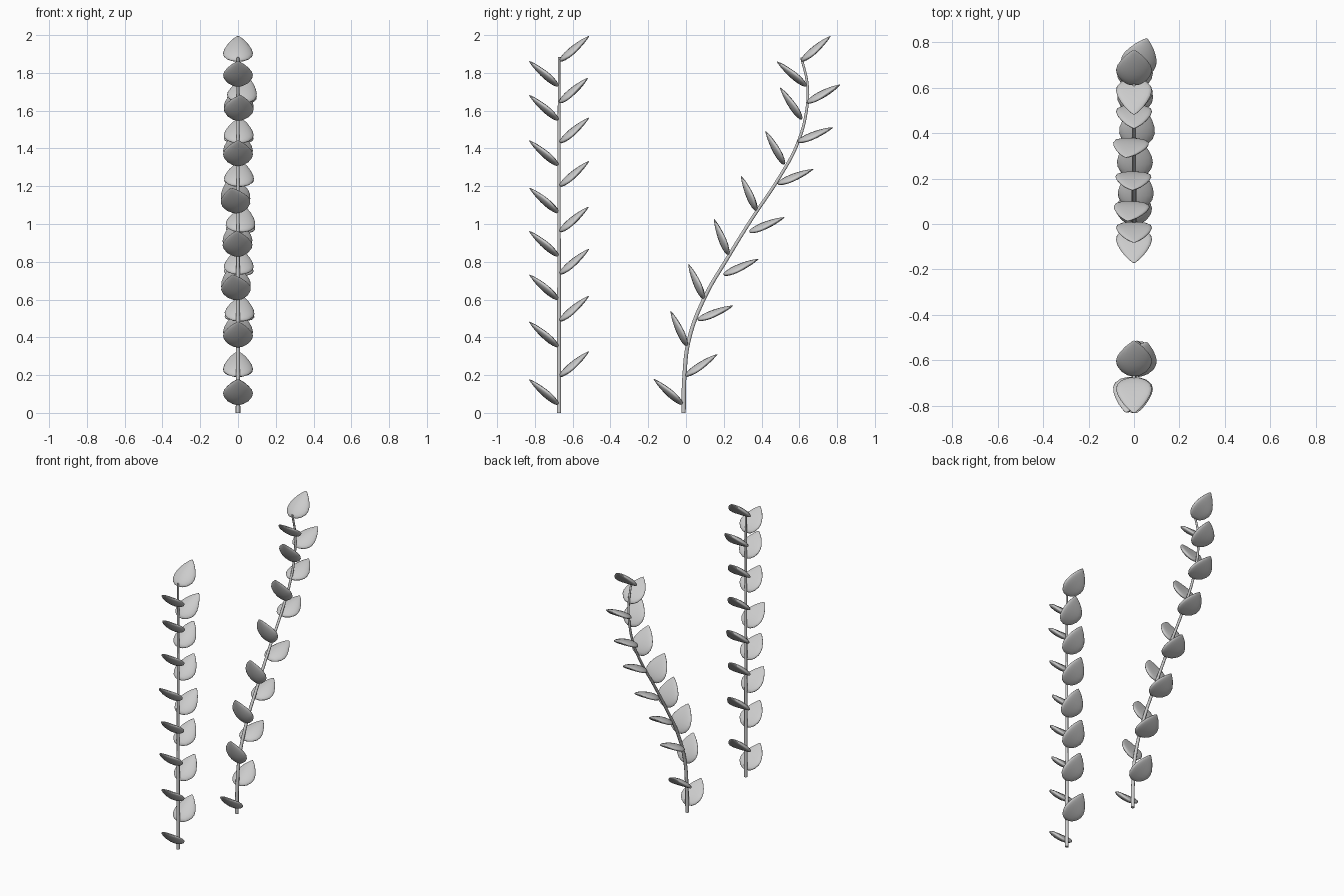
import bpy, bmesh, math
from mathutils import Vector, Matrix, geometry

if "Cube" in bpy.data.objects:
    bpy.data.objects.remove(bpy.data.objects["Cube"])

# leaf outline: (distance along leaf, half width, half thickness)
LENGTH = 0.205
OUTLINE = [(0.03, 0.032, 0.009), (0.12, 0.058, 0.015), (0.25, 0.075, 0.019),
           (0.38, 0.079, 0.020), (0.52, 0.073, 0.019), (0.66, 0.059, 0.016),
           (0.79, 0.042, 0.012), (0.90, 0.023, 0.007), (0.97, 0.009, 0.003)]
SIDES = 20
CUP = 0.012


def leaf_mesh():
    """Lens-like teardrop lying along +Y with its edges cupped toward -Z."""
    bm = bmesh.new()
    base = bm.verts.new((0, 0, 0))
    rings = []
    for t, w, h in OUTLINE:
        ring = []
        for i in range(SIDES):
            a = 2 * math.pi * i / SIDES
            x = w * math.cos(a)
            z = h * math.sin(a) - CUP * (x / 0.079) ** 2
            ring.append(bm.verts.new((x, t * LENGTH, z)))
        rings.append(ring)
    tip = bm.verts.new((0, LENGTH, 0))
    for i in range(SIDES):
        j = (i + 1) % SIDES
        bm.faces.new((base, rings[0][i], rings[0][j]))
        bm.faces.new((tip, rings[-1][j], rings[-1][i]))
        for a, b in zip(rings, rings[1:]):
            bm.faces.new((a[i], b[i], b[j], a[j]))
    bmesh.ops.recalc_face_normals(bm, faces=bm.faces)
    for f in bm.faces:
        f.smooth = True
    me = bpy.data.meshes.new("leaf")
    bm.to_mesh(me)
    bm.free()
    return me


LEAF = leaf_mesh()


def add_leaf(name, base, tip, lean):
    """Place a leaf from base (y, z) towards tip (y, z), leaning sideways."""
    d = Vector((0, tip[0] - base[0], tip[1] - base[1])).normalized()
    d = (d + Vector((math.tan(math.radians(lean)), 0, 0))).normalized()
    side = Vector((1, 0, 0))
    side = (side - d * side.dot(d)).normalized()
    n = side.cross(d)
    m = Matrix((side, d, n)).transposed().to_4x4()
    m.translation = (0, base[0], base[1])
    ob = bpy.data.objects.new(name, LEAF)
    bpy.context.collection.objects.link(ob)
    ob.matrix_world = m


def add_stem(name, pts):
    cu = bpy.data.curves.new(name, 'CURVE')
    cu.dimensions = '3D'
    cu.bevel_depth = 0.012
    cu.bevel_resolution = 3
    cu.resolution_u = 6
    cu.use_fill_caps = True
    sp = cu.splines.new('BEZIER')
    sp.bezier_points.add(len(pts) - 1)
    for i, (p, (y, z)) in enumerate(zip(sp.bezier_points, pts)):
        p.co = (0, y, z)
        p.handle_left_type = p.handle_right_type = 'AUTO'
        p.radius = 1.0 - 0.45 * i / (len(pts) - 1)
    ob = bpy.data.objects.new(name, cu)
    bpy.context.collection.objects.link(ob)


# sideways lean in degrees, shared by both sprigs
LEAN_FRONT = [0, 0, -8, -2, -10, 0, 3, 0]
LEAN_BACK = [0, 6, 3, 10, 4, 3, 16, 0]

# straight sprig
Y = -0.672
add_stem("straight_stem", [(Y, 0), (Y, 0.63), (Y, 1.26), (Y, 1.885)])
front_z = [0.045, 0.35, 0.6, 0.83, 1.06, 1.31, 1.55, 1.73]
back_z = [0.193, 0.487, 0.735, 0.96, 1.2, 1.43, 1.645, 1.862]
for i in range(8):
    z = front_z[i]
    add_leaf(f"straight_front_leaf_{i}", (Y - 0.004, z), (Y - 0.159, z + 0.133), LEAN_FRONT[i])
    z = back_z[i]
    add_leaf(f"straight_back_leaf_{i}", (Y + 0.004, z), (Y + 0.16, z + 0.134), LEAN_BACK[i])

# bent sprig
add_stem("bent_stem", [(-0.013, 0), (-0.008, 0.2), (0.015, 0.386), (0.098, 0.61), (0.22, 0.82),
                       (0.35, 1.03), (0.492, 1.243), (0.588, 1.42), (0.638, 1.6),
                       (0.643, 1.735), (0.611, 1.882)])
front = [(-0.018, 0.045, -0.172, 0.18), (0.005, 0.354, -0.082, 0.54), (0.095, 0.603, 0.013, 0.788),
         (0.225, 0.836, 0.151, 1.02), (0.373, 1.07, 0.294, 1.249), (0.521, 1.315, 0.421, 1.492),
         (0.613, 1.554, 0.5, 1.72), (0.638, 1.73, 0.479, 1.862)]
back = [(-0.003, 0.195, 0.161, 0.307), (0.061, 0.492, 0.246, 0.566), (0.198, 0.73, 0.384, 0.815),
        (0.336, 0.958, 0.526, 1.037), (0.485, 1.212, 0.664, 1.286), (0.59, 1.434, 0.77, 1.508),
        (0.643, 1.645, 0.823, 1.741), (0.611, 1.862, 0.765, 1.995)]
for side, leaves, leans in (("front", front, LEAN_FRONT), ("back", back, LEAN_BACK)):
    for i, (y0, z0, y1, z1) in enumerate(leaves):
        add_leaf(f"bent_{side}_leaf_{i}", (y0, z0), (y1, z1), leans[i])
